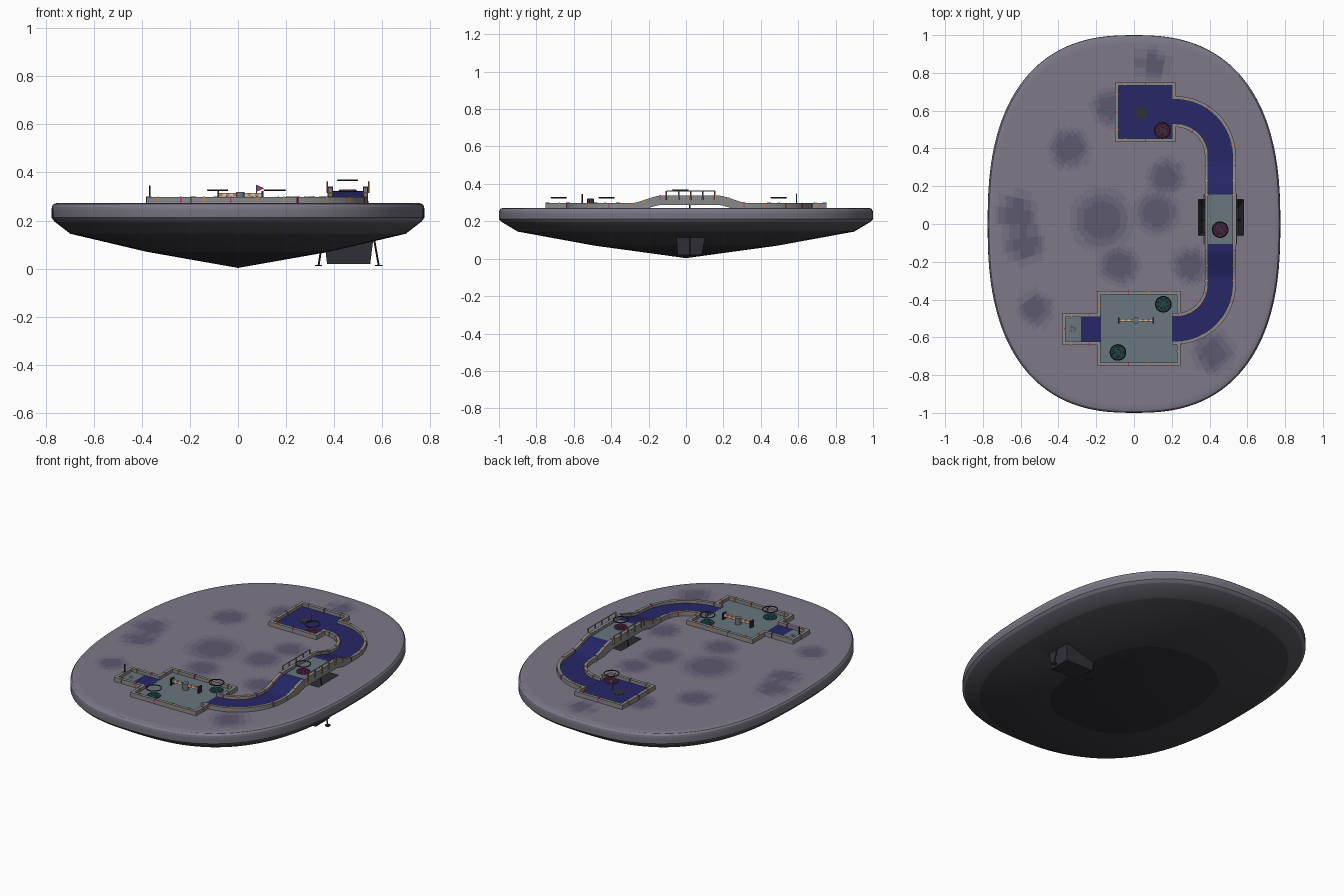
import bpy, bmesh, math
from mathutils import Vector

if "Cube" in bpy.data.objects:
    bpy.data.objects.remove(bpy.data.objects["Cube"])

mats = {}
def mat(name, c):
    m = bpy.data.materials.new(name)
    m.diffuse_color = (*c, 1)
    m.use_nodes = True
    m.node_tree.nodes["Principled BSDF"].inputs["Base Color"].default_value = m.diffuse_color
    mats[name] = m
for n, c in dict(dark=(.03, .03, .04), under=(.05, .05, .065), side=(.09, .09, .11), rim=(.17, .165, .205),
                 rock0=(.21, .19, .245), rock1=(.18, .165, .225), rock2=(.145, .13, .195), rock3=(.11, .10, .16),
                 blue=(.02, .02, .14), plate=(.14, .18, .21), wall=(.25, .25, .26), orange=(.6, .22, .05),
                 magenta=(.35, .04, .2), teal=(.03, .25, .26), white=(.8, .8, .78)).items():
    mat(n, c)

def obj(name, verts, faces, *materials):
    me = bpy.data.meshes.new(name)
    me.from_pydata(verts, [], faces)
    bm = bmesh.new(); bm.from_mesh(me)
    bmesh.ops.recalc_face_normals(bm, faces=bm.faces)
    bm.to_mesh(me); bm.free()
    o = bpy.data.objects.new(name, me)
    bpy.context.collection.objects.link(o)
    for m in materials:
        me.materials.append(mats[m])
    return o

BOX = [(0, 1, 2, 3), (4, 5, 6, 7), (0, 1, 5, 4), (1, 2, 6, 5), (2, 3, 7, 6), (3, 0, 4, 7)]
def rect(x0, x1, y0, y1, z):
    return [(x0, y0, z), (x1, y0, z), (x1, y1, z), (x0, y1, z)]
def box(name, x0, x1, y0, y1, z0, z1, m):
    return obj(name, rect(x0, x1, y0, y1, z0) + rect(x0, x1, y0, y1, z1), BOX, m)

def rod(name, a, b, r, m, n=10):
    a, b = Vector(a), Vector(b)
    bpy.ops.mesh.primitive_cylinder_add(vertices=n, radius=r, depth=(b - a).length, location=(a + b) / 2)
    o = bpy.context.object
    o.rotation_euler = (b - a).to_track_quat('Z', 'Y').to_euler()
    o.name = name
    o.data.materials.append(mats[m])
    bpy.ops.object.shade_smooth_by_angle()
    return o

def ring(name, x, y, z, R, r, m):
    bpy.ops.mesh.primitive_torus_add(major_segments=32, minor_segments=8, major_radius=R, minor_radius=r, location=(x, y, z))
    o = bpy.context.object
    o.name = name
    o.data.materials.append(mats[m])
    bpy.ops.object.shade_smooth_by_angle()

# Floating rock: rounded outline swept through (scale, height) rings
N = 112
def outline(s, z):
    p = []
    for i in range(N):
        c, n = math.cos(2 * math.pi * i / N), math.sin(2 * math.pi * i / N)
        p.append((s * .775 * math.copysign(abs(c) ** .8, c), s * math.copysign(abs(n) ** .8, n), z))
    return p
rings = [(k / 40 * .975, .272) for k in range(1, 41)]
rings += [(.99, .268), (.998, .259), (1, .245), (1, .212), (.985, .196), (.90, .145), (.49, .07)]
verts, faces = [(0, 0, .272)], []
for s, z in rings:
    verts += outline(s, z)
verts.append((0, 0, .003))
last = len(verts) - 1
for i in range(N):
    j = (i + 1) % N
    faces.append((0, 1 + i, 1 + j))
    for k in range(len(rings) - 1):
        a, b = 1 + k * N, 1 + (k + 1) * N
        faces.append((a + i, b + i, b + j, a + j))
    e = 1 + (len(rings) - 1) * N
    faces.append((e + i, last, e + j))
rock = obj("floating_rock", verts, faces, "dark", "under", "side", "rim", "rock0", "rock1", "rock2", "rock3")
# Darker blotches on the top surface
spots = [(-.62, .05, .13), (-.58, -.1, .13), (-.17, .02, .19), (.12, .06, .14), (.17, .25, .12), (-.34, .4, .13),
         (-.13, .62, .12), (-.52, -.45, .11), (.42, -.68, .13), (.3, -.22, .12), (-.08, -.22, .13), (.1, .85, .1)]
for f in rock.data.polygons:
    c = f.center
    if c.z > .27:
        d = max(0, max(1 - math.hypot(c.x - x, c.y - y) / r for x, y, r in spots))
        f.material_index = 4 + min(3, int(d * 5 + .6))
    else:
        f.material_index = 4 if c.z > .25 else 3 if c.z > .2 else 2 if c.z > .13 else 1 if c.z > .09 else 0

# Pit under the bridge, poking out through the underside
low, high = rect(.37, .55, -.045, .085, .02), rect(.34, .58, -.06, .13, .272)
cutter = obj("pit_cutter", low + rect(.337, .583, -.063, .135, .30), BOX)
cutter.hide_render = True
mod = rock.modifiers.new("pit", 'BOOLEAN')
mod.operation, mod.object, mod.solver = 'DIFFERENCE', cutter, 'EXACT'
bpy.context.view_layer.objects.active = rock
rock.select_set(True)
bpy.ops.object.modifier_apply(modifier="pit")
bpy.data.objects.remove(cutter)
bpy.ops.object.shade_smooth_by_angle(angle=math.radians(25))
obj("pit_shell", low + high, [f for f in BOX if f != (4, 5, 6, 7)], "dark")

# Lane: two bends and a raised bridge, swept along a centre line
W, T, F, TOP = .082, .018, .28, .298
def ease(t):
    t = min(1, max(0, t))
    return t * t * (3 - 2 * t)
def floor_z(y):
    return F + .042 * min(ease((y + .30) / .18), ease((.34 - y) / .18))
path = [(.20, -.555, 0, -1)]
for k in range(17):
    a = math.radians(-90 + 90 * k / 16)
    path.append((.22 + .237 * math.cos(a), -.318 + .237 * math.sin(a), math.cos(a), math.sin(a)))
ys = [-.30 + .02 * k for k in range(10)] + [-.105, 0, .155] + [.17 + .02 * k for k in range(9)]
path += [(.457, y, 1, 0) for y in ys]
for k in range(17):
    a = math.radians(90 * k / 16)
    path.append((.22 + .237 * math.cos(a), .358 + .237 * math.sin(a), math.cos(a), math.sin(a)))
path.append((.20, .595, 0, 1))

def sweep(name, pts, o0, o1, z0, z1, m):
    v, f = [], []
    for x, y, nx, ny in pts:
        z = floor_z(y)
        v += [(x + nx * o, y + ny * o, z + h) for o, h in ((o0, z0), (o1, z0), (o1, z1), (o0, z1))]
    for k in range(len(pts) - 1):
        for i in range(4):
            j = (i + 1) % 4
            f.append((4 * k + i, 4 * k + j, 4 * k + 4 + j, 4 * k + 4 + i))
    e = 4 * len(pts) - 4
    return obj(name, v, f + [(0, 1, 2, 3), (e, e + 1, e + 2, e + 3)], m)
south = [p for p in path if p[1] <= -.1]
deck = [p for p in path if -.11 < p[1] < .16]
north = [p for p in path if p[1] >= .15]
for n, p, m in (("lane_south", south, "blue"), ("bridge_deck", deck, "plate"), ("lane_north", north, "blue")):
    sweep(n, p, -W + T, W - T, -.03, 0, m)
for n, s in (("outer", 1), ("inner", -1)):
    sweep("lane_wall_" + n, path, s * (W - T), s * W, -.034, .017, "wall")
    for q, k in enumerate(range(2, len(path) - 3, 4)):  # coloured joints along the wall
        x, y, nx, ny = path[k]
        pts = [(x - ny * d, y + nx * d, nx, ny) for d in (-.003, .003)]
        sweep("lane_joint", pts, s * (W - T - .002), s * (W + .002), -.008, .019, "orange" if q % 3 else "magenta")

# Bridge railings and splayed struts
for s in (-1, 1):
    x = .457 + s * (W + .004)
    rod("bridge_rail", (x, -.105, .361), (x, .155, .361), .003, "wall", 6)
    for k in range(5):
        y = -.105 + .065 * k
        rod("rail_post", (x, y, .315), (x, y, .363), .004, "orange" if k % 2 == 0 else "wall", 6)
    rod("bridge_strut", (.457 + s * .078, .02, .295), (.46 + s * .125, .02, .013), .004, "dark", 6)
    rod("strut_foot", (.46 + s * .125, .02, .010), (.46 + s * .125, .02, .016), .015, "dark", 12)

# Straight walls with coloured joints
def wall(x0, x1, y0, y1):
    box("court_wall", x0, x1, y0, y1, .26, TOP, "wall")
    along_x = x1 - x0 > y1 - y0
    L = max(x1 - x0, y1 - y0)
    n = max(1, round(L / .11))
    for k in range(n):
        d, e, c = (k + .5) * L / n, .002, "orange" if k % 3 != 1 else "magenta"
        if along_x:
            box("wall_joint", x0 + d - .003, x0 + d + .003, y0 - e, y1 + e, .272, TOP + e, c)
        else:
            box("wall_joint", x0 - e, x1 + e, y0 + d - .003, y0 + d + .003, .272, TOP + e, c)

def court(name, x0, x1, y0, y1, m, left=None, right=None):
    box(name, x0 + T / 2, x1 - T / 2, y0 + T / 2, y1 - T / 2, .26, F - .0005, m)
    wall(x0, x1, y0, y0 + T)
    wall(x0, x1, y1 - T, y1)
    for x, gap in ((x0, left), (x1 - T, right)):
        parts = [(y0 + T, gap[0]), (gap[1], y1 - T)] if gap else [(y0 + T, y1 - T)]
        for a, b in parts:
            wall(x, x + T, a, b)
court("hole_court", -.10, .22, .435, .75, "blue", right=(.531, .659))
court("spinner_court", -.195, .245, -.75, -.355, "plate", left=(-.622, -.493), right=(-.619, -.491))

# Starting bay with tee plate, ball and marker pole
box("tee_lane", -.28, -.175, -.63, -.485, .26, F, "blue")
box("tee_plate", -.37, -.28, -.63, -.485, .26, F, "plate")
wall(-.38, -.19, -.64, -.64 + T)
wall(-.38, -.19, -.475 - T, -.475)
wall(-.38, -.38 + T, -.64 + T, -.475 - T)
ring("tee_ring", -.325, -.555, F + .001, .012, .003, "white")
rod("tee_pole", (-.367, -.555, .28), (-.367, -.555, .346), .003, "dark", 8)

# Hole cup and flag
rod("hole_cup", (.035, .59, F - .01), (.035, .59, F + .001), .033, "dark", 28)
rod("flag_pole", (.077, .59, F), (.077, .59, .348), .003, "wall", 8)
obj("flag", [(.078, .59, .348), (.078, .59, .320), (.108, .59, .334)], [(0, 1, 2)], "magenta")

# Hover pads: coloured disc on the floor and spoked ring above
for x, y, c in ((.15, .495, "magenta"), (.155, -.425, "teal"), (-.085, -.68, "teal"), (.456, -.03, "magenta")):
    z = floor_z(0) if abs(y) < .1 else F
    rod("pad_base", (x, y, z - .005), (x, y, z + .003), .038, "dark", 28)
    ring("pad_glow_outer", x, y, z + .003, .034, .003, c)
    ring("pad_glow_inner", x, y, z + .003, .02, .003, c)
    ring("hover_ring", x, y, z + .046, .041, .003, "dark")
    for a in (math.pi / 4, -math.pi / 4):
        dx, dy = .03 * math.cos(a), .03 * math.sin(a)
        rod("pad_spoke", (x - dx, y - dy, z + .004), (x + dx, y + dy, z + .004), .003, c, 6)

# Striped spinner bar with hub and end paddles
rod("spinner_hub", (.01, -.51, F), (.01, -.51, .318), .018, "plate", 16)
for k in range(12):
    x = -.08 + .015 * k
    box("spinner_bar", x, x + .015, -.516, -.504, .299, .315, "orange" if k % 2 == 0 else "white")
for x in (-.082, .102):
    box("spinner_paddle", x - .004, x + .004, -.526, -.494, .284, .323, "dark")
